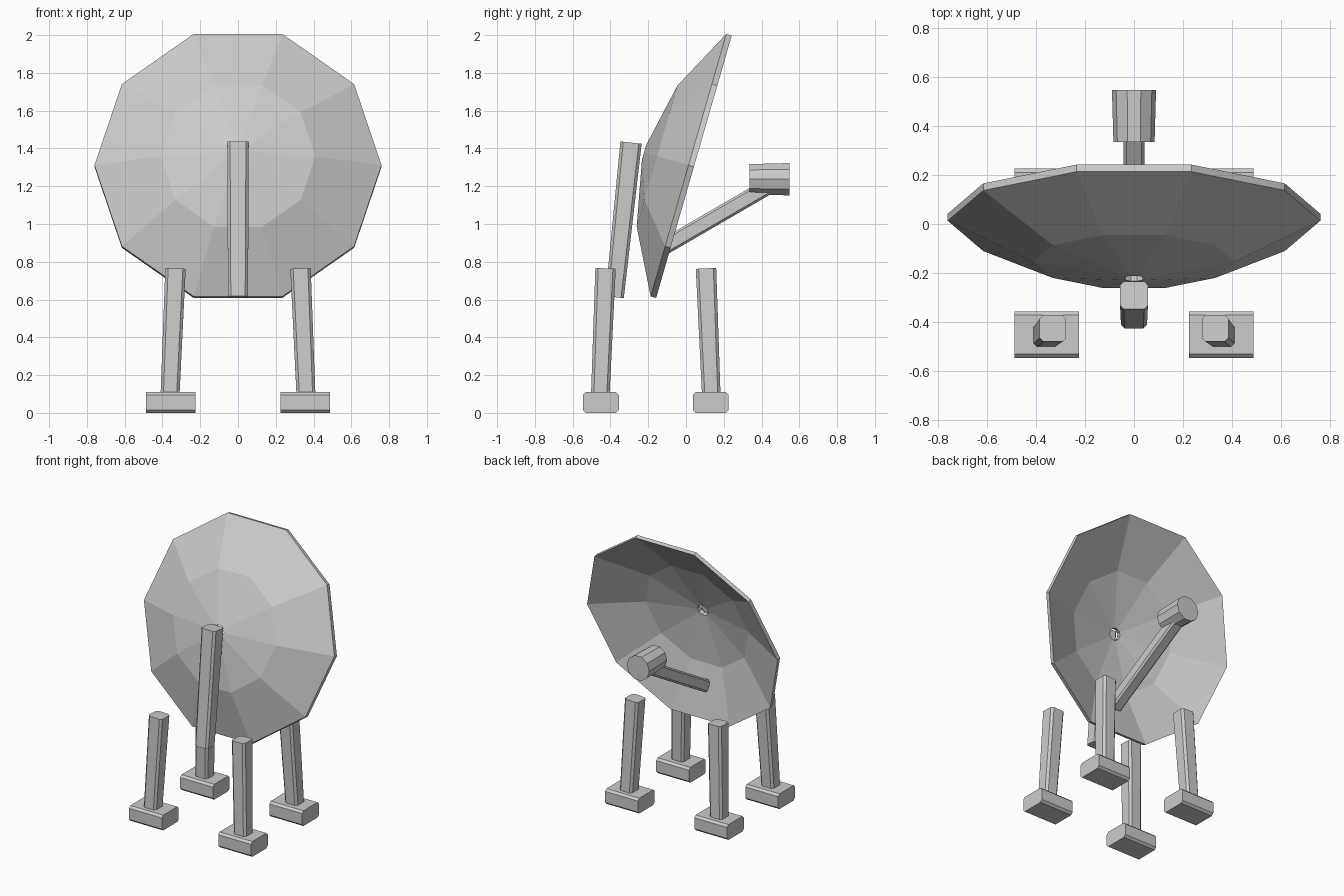
import bpy, bmesh, math
from mathutils import Vector

old = bpy.data.objects.get("Cube")
if old:
    bpy.data.objects.remove(old)

grey = bpy.data.materials.new("light grey metal")
grey.use_nodes = True
grey.diffuse_color = (0.6, 0.6, 0.6, 1)
grey.node_tree.nodes["Principled BSDF"].inputs["Base Color"].default_value = (0.6, 0.6, 0.6, 1)


def loft(name, rings, closed=False):
    """Skin a list of equal-length point rings, capping or joining the ends."""
    bm = bmesh.new()
    loops = [[bm.verts.new(p) for p in ring] for ring in rings]
    pairs = list(zip(loops, loops[1:]))
    if closed:
        pairs.append((loops[-1], loops[0]))
    else:
        bm.faces.new(loops[0])
        bm.faces.new(loops[-1])
    n = len(loops[0])
    for a, b in pairs:
        for i in range(n):
            j = (i + 1) % n
            bm.faces.new((a[i], a[j], b[j], b[i]))
    bmesh.ops.recalc_face_normals(bm, faces=bm.faces)
    mesh = bpy.data.meshes.new(name)
    bm.to_mesh(mesh)
    bm.free()
    mesh.materials.append(grey)
    obj = bpy.data.objects.new(name, mesh)
    bpy.context.collection.objects.link(obj)
    return obj


def beam(name, start, end, size0, size1, ref=(1, 0, 0), chamfer=0.015):
    """Bar with chamfered long edges; sizes are (along ref, across ref)."""
    start, end = Vector(start), Vector(end)
    axis = (end - start).normalized()
    u = Vector(ref)
    u = (u - axis * u.dot(axis)).normalized()
    v = axis.cross(u)
    rings = []
    for centre, (w, h) in ((start, size0), (end, size1)):
        a, b, c = w / 2, h / 2, chamfer
        section = []
        for sx, sy in ((1, 1), (-1, 1), (-1, -1), (1, -1)):
            pair = [(sx * a, sy * (b - c)), (sx * (a - c), sy * b)]
            section += pair if sx * sy > 0 else pair[::-1]
        rings.append([centre + u * x + v * y for x, y in section])
    return loft(name, rings)


def ring(centre, normal, radius, sides=10):
    """Polygon ring with corners at left and right."""
    u = Vector((1, 0, 0))
    v = normal.cross(u)
    angles = [2 * math.pi * i / sides for i in range(sides)]
    return [centre + (u * math.cos(t) + v * math.sin(t)) * radius for t in angles]


# Dish: faceted shell of constant thickness with a small central hole
facing = Vector((0, 0.961, -0.277)).normalized()
rim_centre = Vector((0, 0.042, 1.303))
thickness = 0.03
back = [(0.76, thickness), (0.41, 0.203), (0.042, 0.275)]
front = [(r, d - thickness) for r, d in reversed(back)]
loft("dish", [ring(rim_centre - facing * d, facing, r) for r, d in back + front], closed=True)

# Rear support post
beam("support_post", (0, -0.378, 0.613), (0, -0.291, 1.431), (0.106, 0.098), (0.114, 0.113))

# Feed arm and receiver
beam("feed_arm", (0, -0.2, 0.83), (0, 0.448, 1.206), (0.085, 0.085), (0.085, 0.085), chamfer=0.012)
along = Vector((0, 1, 0))
loft("receiver", [ring(Vector((0, y, 1.237)), along, r) for y, r in ((0.335, 0.084), (0.547, 0.09))])

# Four leaning legs on block feet
mid_y = -0.16
for side, sx in (("left", 1), ("right", -1)):
    for place, sy in (("front", -1), ("rear", 1)):
        beam(f"{place}_{side}_leg",
             (sx * 0.36, mid_y + sy * 0.294, 0.09), (sx * 0.331, mid_y + sy * 0.266, 0.763),
             (0.1, 0.098), (0.108, 0.108))
        foot_y = mid_y + sy * 0.291
        beam(f"{place}_{side}_foot", (sx * 0.225, foot_y, 0.055), (sx * 0.487, foot_y, 0.055),
             (0.19, 0.11), (0.19, 0.11), ref=(0, 1, 0))
